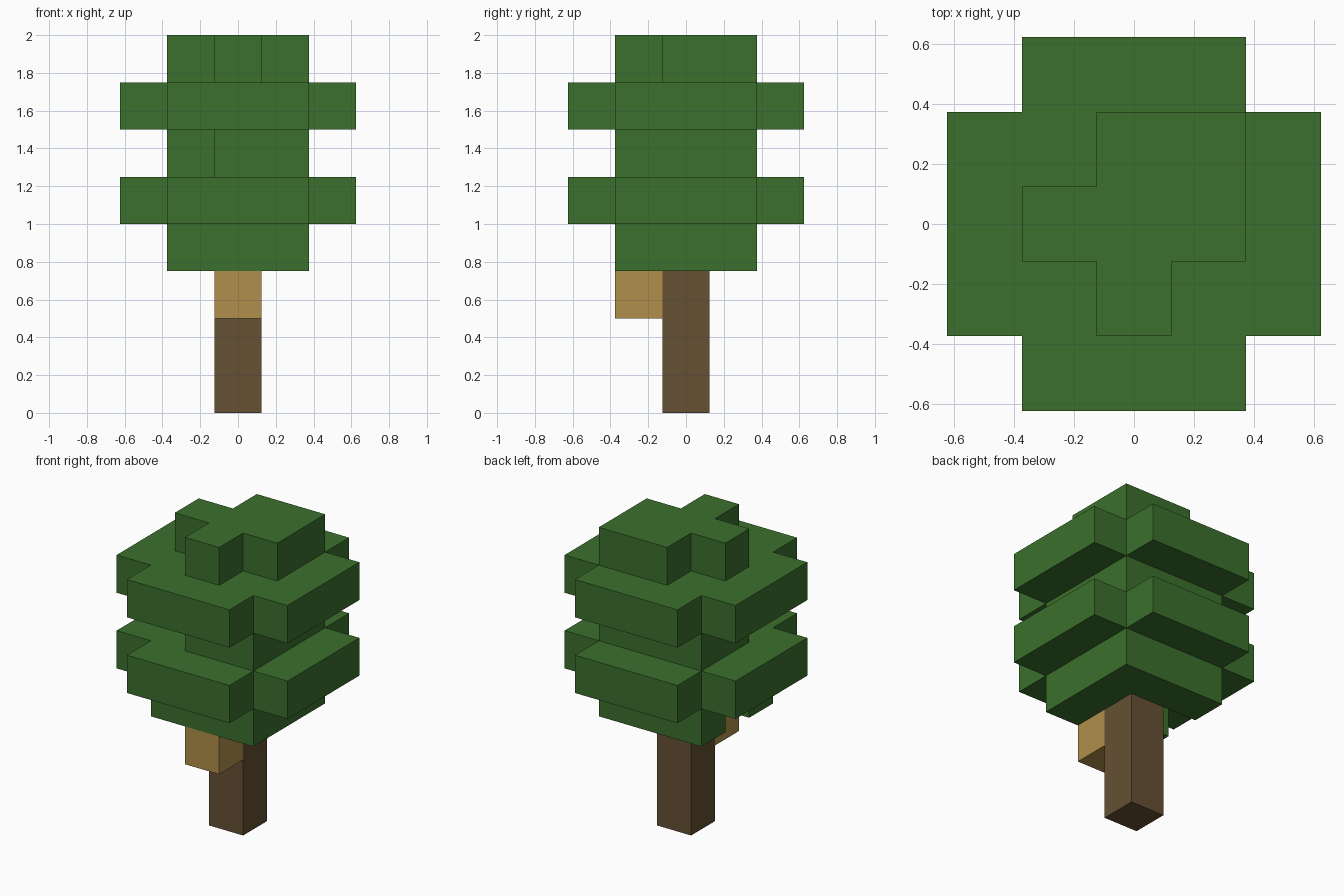
import bpy
import bmesh
import math
from mathutils import Vector

CELL = 0.25

if "Cube" in bpy.data.objects:
    bpy.data.objects.remove(bpy.data.objects["Cube"], do_unlink=True)


def make_material(name, rgb):
    mat = bpy.data.materials.new(name)
    mat.use_nodes = True
    mat.diffuse_color = (*rgb, 1)
    mat.node_tree.nodes["Principled BSDF"].inputs["Base Color"].default_value = (*rgb, 1)
    return mat


def layer_cells(rows, level):
    """Cells of one layer; rows run from back to front, '#' is solid."""
    half = len(rows) // 2
    return {(i - half, half - j, level)
            for j, row in enumerate(rows)
            for i, mark in enumerate(row) if mark == "#"}


def build_part(name, cells, solid, mat):
    """Skin the cells with the faces that do not touch another solid cell."""
    bm = bmesh.new()
    for cell in cells:
        centre = Vector(cell) + Vector((0, 0, 0.5))
        for axis in range(3):
            for sign in (-1, 1):
                normal = Vector((0, 0, 0))
                normal[axis] = sign
                if tuple(int(c + n) for c, n in zip(cell, normal)) in solid:
                    continue
                u = Vector((0, 0, 0))
                u[(axis + 1) % 3] = 0.5
                v = normal.cross(u)
                mid = centre + normal / 2
                corners = (mid - u - v, mid + u - v, mid + u + v, mid - u + v)
                bm.faces.new([bm.verts.new(p * CELL) for p in corners])
    bmesh.ops.remove_doubles(bm, verts=bm.verts, dist=0.001)
    # Merge coplanar squares into clean flat panels
    bmesh.ops.dissolve_limit(bm, angle_limit=math.radians(1),
                             verts=bm.verts, edges=bm.edges)
    mesh = bpy.data.meshes.new(name)
    bm.to_mesh(mesh)
    bm.free()
    mesh.materials.append(mat)
    bpy.context.collection.objects.link(bpy.data.objects.new(name, mesh))


# Foliage layers, from the bottom up
wide = [".###.", "#####", "#####", "#####", ".###."]
layers = [
    ["###", "..#", "###"],   # the trunk fills the middle
    wide,
    ["###", "###", ".##"],
    wide,
    [".##", "###", ".#."],
]
foliage = set()
for level, rows in enumerate(layers, start=3):
    foliage |= layer_cells(rows, level)

# Trunk column and the box hanging on its front
trunk = {(0, 0, level) for level in range(4)}
hanging_box = {(0, -1, 2)}
solid = foliage | trunk | hanging_box

build_part("foliage", foliage, solid, make_material("leaf green", (0.044, 0.162, 0.026)))
build_part("trunk", trunk, solid, make_material("bark brown", (0.130, 0.082, 0.033)))
build_part("hanging_box", hanging_box, solid, make_material("honey tan", (0.434, 0.275, 0.069)))
